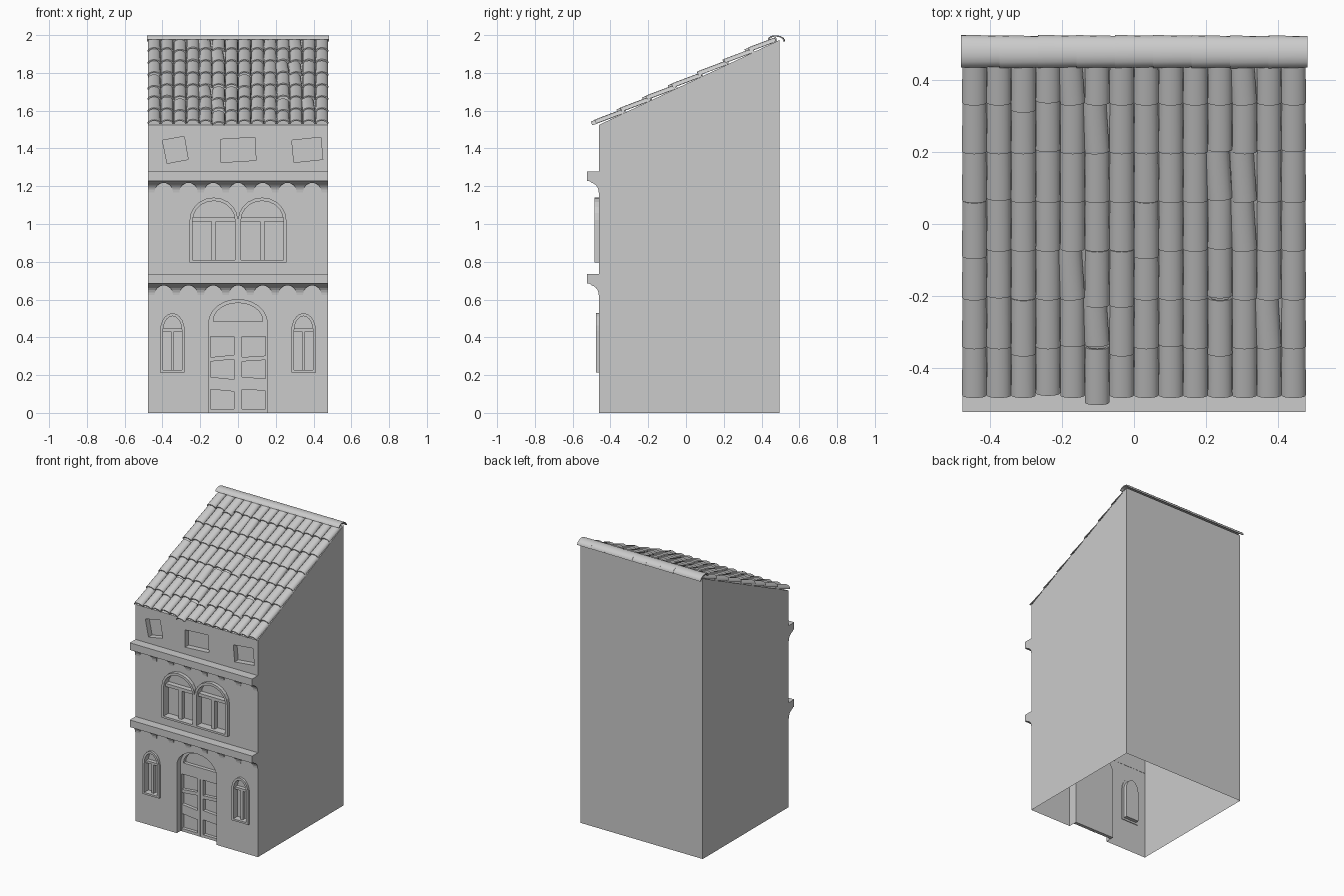
import bpy, bmesh, math, random
from mathutils import Matrix, Vector

if "Cube" in bpy.data.objects:
    bpy.data.objects.remove(bpy.data.objects["Cube"])

random.seed(4)
W, YF, YB = 0.477, -0.46, 0.495
SLOPE = 0.47


def roof_z(y):
    return 1.525 + SLOPE * (y - YF)


def finish(name, bm, smooth=False):
    bmesh.ops.recalc_face_normals(bm, faces=bm.faces)
    me = bpy.data.meshes.new(name)
    bm.to_mesh(me)
    bm.free()
    ob = bpy.data.objects.new(name, me)
    bpy.context.collection.objects.link(ob)
    if smooth:
        bpy.ops.object.select_all(action='DESELECT')
        ob.select_set(True)
        bpy.context.view_layer.objects.active = ob
        bpy.ops.object.shade_smooth_by_angle(angle=math.radians(40))
    return ob


def place(p, t, axis):
    return (p[0], t, p[1]) if axis == 'y' else (t, p[0], p[1])


def add_prism(bm, pts, a, b, axis='y'):
    va = [bm.verts.new(place(p, a, axis)) for p in pts]
    vb = [bm.verts.new(place(p, b, axis)) for p in pts]
    bm.faces.new(va)
    bm.faces.new(vb[::-1])
    n = len(pts)
    for i in range(n):
        j = (i + 1) % n
        bm.faces.new((va[i], va[j], vb[j], vb[i]))


def prism(name, pts, a, b, axis='y', smooth=False):
    bm = bmesh.new()
    add_prism(bm, pts, a, b, axis)
    return finish(name, bm, smooth)


def rect(x0, x1, z0, z1, tilt=0.0):
    return [(x0, z0), (x1, z0 + tilt), (x1, z1 + tilt), (x0, z1)]


def arch(cx, hw, z0, zs, zt, n=10):
    top = [(cx + hw * math.cos(math.pi * i / n), zs + (zt - zs) * math.sin(math.pi * i / n))
           for i in range(n + 1)]
    return [(cx + hw, z0)] + top + [(cx - hw, z0)]


def ring(name, outer, inner, y0, y1):
    bm = bmesh.new()
    loops = [[bm.verts.new((p[0], y, p[1])) for p in pts]
             for pts, y in ((outer, y0), (inner, y0), (inner, y1), (outer, y1))]
    n = len(outer)
    for k in range(4):
        a, b = loops[k], loops[(k + 1) % 4]
        for i in range(n):
            j = (i + 1) % n
            bm.faces.new((a[i], a[j], b[j], b[i]))
    return finish(name, bm)


def cut(ob, cutter):
    m = ob.modifiers.new("cut", 'BOOLEAN')
    m.object, m.operation, m.solver = cutter, 'DIFFERENCE', 'EXACT'
    bpy.context.view_layer.objects.active = ob
    bpy.ops.object.modifier_apply(modifier=m.name)
    bpy.data.objects.remove(cutter)


# House shell with recessed openings and an open underside
body = prism("house_walls", [(YF, 0), (YB, 0), (YB, roof_z(YB)), (YF, roof_z(YF))], -W, W, 'x')
cutters = [
    (arch(0, 0.155, -0.1, 0.477, 0.60, 12), 0.065),
    ([(-.40, 1.443), (-.285, 1.464), (-.264, 1.342), (-.375, 1.321)], 0.04),
    ([(-.092, 1.448), (.09, 1.459), (.095, 1.337), (-.09, 1.326)], 0.04),
    ([(.285, 1.443), (.438, 1.459), (.449, 1.342), (.296, 1.326)], 0.04),
]
for s in (-1, 1):
    cutters.append((arch(s * 0.347, 0.05, 0.228, 0.435, 0.512), 0.03))
    cutters.append((arch(s * 0.128, 0.112, 0.81, 1.02, 1.122), 0.03))
for pts, depth in cutters:
    cut(body, prism("opening_cutter", pts, YF - 0.1, YF + depth))
bm = bmesh.new()
bm.from_mesh(body.data)
low = [f for f in bm.faces if all(v.co.z < 0.001 for v in f.verts)]
bmesh.ops.delete(bm, geom=low, context='FACES')
bm.to_mesh(body.data)
bm.free()

# Window frames, transoms and mullions
for s, side in ((-1, "left"), (1, "right")):
    cx = s * 0.347
    ring(f"ground_window_frame_{side}", arch(cx, 0.065, 0.215, 0.435, 0.528),
         arch(cx, 0.05, 0.228, 0.435, 0.512), YF - 0.016, YF + 0.005)
    cu = s * 0.128
    ring(f"upper_window_frame_{side}", arch(cu, 0.128, 0.796, 1.02, 1.14),
         arch(cu, 0.112, 0.81, 1.02, 1.122), YF - 0.025, YF + 0.005)
    bm = bmesh.new()
    add_prism(bm, rect(cx - 0.05, cx + 0.05, 0.43, 0.446), YF + 0.003, YF + 0.03)
    add_prism(bm, rect(cx - 0.009, cx + 0.009, 0.228, 0.43), YF + 0.005, YF + 0.03)
    add_prism(bm, rect(cu - 0.112, cu + 0.112, 1.012, 1.034), YF - 0.005, YF + 0.03)
    add_prism(bm, rect(cu - 0.012, cu + 0.012, 0.81, 1.012), YF, YF + 0.03)
    finish(f"window_bars_{side}", bm)

# Door: stiles, uneven rails and arched fanlight frame
D0, D1 = YF + 0.04, YF + 0.065
bm = bmesh.new()
add_prism(bm, rect(-0.155, 0.155, 0.405, 0.477), D0, D1)
for x0, x1 in ((-0.155, -0.145), (-0.022, -0.001), (0.001, 0.022), (0.145, 0.155)):
    add_prism(bm, rect(x0, x1, 0.0, 0.405), D0, D1)
for x0, x1, t in ((-0.145, -0.022, 0.012), (0.022, 0.145, 0.008)):
    add_prism(bm, rect(x0, x1, 0.272, 0.295, t), D0 + 0.002, D1)
    add_prism(bm, rect(x0, x1, 0.125, 0.19, -t), D0 + 0.002, D1)
    add_prism(bm, rect(x0, x1, 0.0, 0.02), D0 + 0.002, D1)
finish("door", bm)
ring("fanlight_frame", arch(0, 0.155, 0.476, 0.477, 0.60, 12),
     arch(0, 0.13, 0.485, 0.49, 0.582, 12), D0, D1)

# Ledges with coved, arcaded corbels underneath
for zb, label in ((0.685, "lower"), (1.228, "upper")):
    prism(f"{label}_ledge", [(-0.523, zb), (YF, zb), (YF, zb + 0.05), (-0.523, zb + 0.05)], -W, W, 'x')
    cove = [(YF + 0.002, zb), (-0.512, zb)]
    for i in range(1, 7):
        a = math.pi / 2 * i / 6
        cove.append((-0.512 + 0.05 * math.sin(a), zb - 0.008 - 0.052 * (1 - math.cos(a))))
    cove.append((YF + 0.002, zb - 0.06))
    corbels = prism(f"{label}_corbels", cove, -W, W, 'x')
    step = (2 * W - 0.037) / 7
    for i in range(7):
        cx = -W + 0.0185 + step * (i + 0.5)
        cut(corbels, prism("arch_cutter", arch(cx, 0.048, zb - 0.1, zb - 0.055, zb - 0.01, 8),
                           -0.6, YF + 0.001))


# Curved tile running along local y, with a thin wall
def add_tile(bm, length, r0, r1, h, mat, n=8, t=0.007):
    loops = []
    for y, r in ((0, r0), (length, r1)):
        lp = []
        for k, d in ((1, 0), (-1, t)):
            idx = range(n + 1) if k == 1 else range(n, -1, -1)
            for i in idx:
                a = math.pi * i / n
                lp.append(bm.verts.new(mat @ Vector(((r - d) * math.cos(a), y, (h - d) * math.sin(a)))))
        loops.append(lp)
    m = len(loops[0])
    for i in range(m):
        j = (i + 1) % m
        bm.faces.new((loops[0][i], loops[0][j], loops[1][j], loops[1][i]))
    for lp in loops:
        for i in range(n):
            bm.faces.new((lp[i], lp[i + 1], lp[m - 2 - i], lp[m - 1 - i]))


# Roof tiles: 14 columns by 7 rows, laid slightly unevenly
bm = bmesh.new()
pitch = 2 * 0.478 / 14
for c in range(14):
    for r in range(7):
        y = -0.476 + 0.1355 * r + random.choice((0, 0, 0, 0, 0.006, -0.02))
        yaw = random.choice((0, 0, 0, 0, 0, 0, 0, 0.06)) if 0 < c < 13 else 0
        x = -0.478 + pitch * (c + 0.5)
        length = 0.165 if r < 6 else 0.15
        mat = (Matrix.Translation((x, y, roof_z(y) + 0.014)) @ Matrix.Rotation(yaw, 4, 'Z')
               @ Matrix.Rotation(math.atan(SLOPE) - 0.08, 4, 'X'))
        add_tile(bm, length, pitch * 0.5, pitch * 0.48, 0.022, mat)
finish("roof_tiles", bm, True)

# Ridge cap tiles running across the back edge
bm = bmesh.new()
for i in range(9):
    mat = (Matrix.Translation((-0.481 + 0.1069 * i, 0.479 + random.uniform(-0.001, 0.001), 1.971))
           @ Matrix.Rotation(-math.pi / 2, 4, 'Z') @ Matrix.Rotation(-0.12, 4, 'Y'))
    mat = mat @ Matrix.Scale(-1, 4, (1, 0, 0))
    add_tile(bm, 0.108, 0.046, 0.044, 0.028, mat)
finish("ridge_tiles", bm, True)
